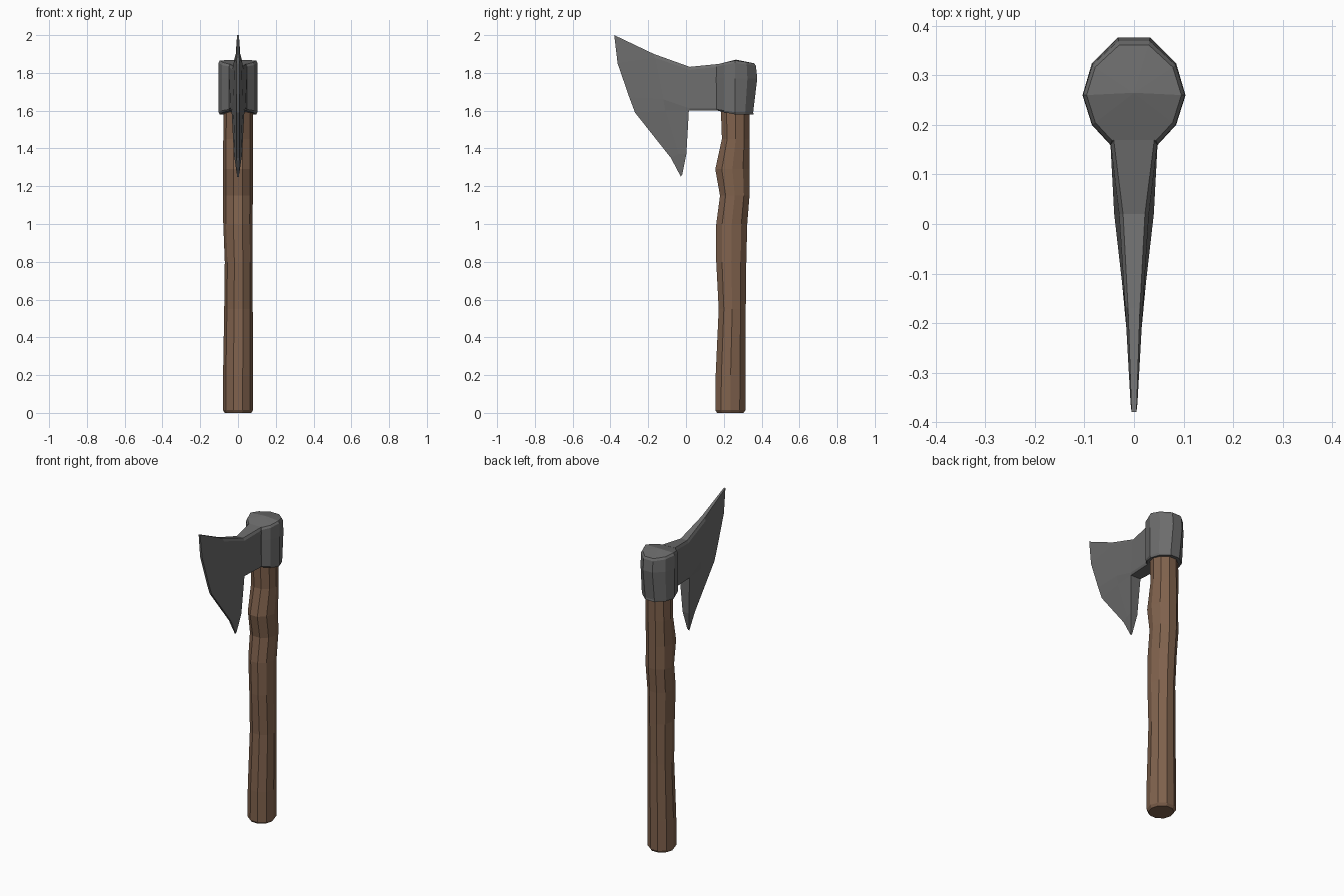
import bpy, bmesh, math

if "Cube" in bpy.data.objects:
    bpy.data.objects.remove(bpy.data.objects["Cube"])


def material(name, rgb):
    m = bpy.data.materials.new(name)
    m.diffuse_color = (*rgb, 1)
    m.use_nodes = True
    m.node_tree.nodes["Principled BSDF"].inputs["Base Color"].default_value = m.diffuse_color
    return m


def finish(bm, name, mat):
    bmesh.ops.recalc_face_normals(bm, faces=bm.faces)
    me = bpy.data.meshes.new(name)
    bm.to_mesh(me)
    bm.free()
    me.materials.append(mat)
    ob = bpy.data.objects.new(name, me)
    bpy.context.collection.objects.link(ob)
    return ob


def loft(bm, rings):
    """Join rings of points with quads; return the vertex rings."""
    vs = [[bm.verts.new(p) for p in r] for r in rings]
    n = len(vs[0])
    for a, b in zip(vs, vs[1:]):
        for i in range(n):
            j = (i + 1) % n
            bm.faces.new((a[i], a[j], b[j], b[i]))
    return vs


wood = material("brown wood", (0.216, 0.122, 0.074))
metal = material("dark grey metal", (0.15, 0.15, 0.15))

# Handle: ten-sided, slightly crooked; z, x min, x max, y min, y max
sections = [
    (0.0, -0.07, 0.07, 0.165, 0.305),
    (0.015, -0.08, 0.08, 0.155, 0.315),
    (0.20, -0.079, 0.08, 0.157, 0.315),
    (0.55, -0.073, 0.078, 0.173, 0.316),
    (0.80, -0.07, 0.077, 0.160, 0.319),
    (1.00, -0.078, 0.076, 0.160, 0.324),
    (1.15, -0.08, 0.079, 0.180, 0.336),
    (1.29, -0.08, 0.079, 0.155, 0.336),
    (1.45, -0.078, 0.079, 0.190, 0.336),
    (1.65, -0.075, 0.079, 0.183, 0.337),
]
rings = []
for z, x0, x1, y0, y1 in sections:
    ring = []
    for i in range(10):
        a = i * math.tau / 10
        ring.append(((x0 + x1) / 2 + (x1 - x0) / 2 * math.cos(a),
                     (y0 + y1) / 2 + (y1 - y0) / 2 * math.sin(a) / 0.951, z))
    rings.append(ring)
bm = bmesh.new()
vs = loft(bm, rings)
bm.faces.new(vs[0])
bm.faces.new(vs[-1])
finish(bm, "handle", wood)

# Head socket: rounded plan around the handle, chamfered, with a shallow domed cap
half = [(0.048, 0.16), (0.085, 0.20), (0.104, 0.26), (0.085, 0.325), (0.032, 0.377)]
plan = half + [(-x, y) for x, y in reversed(half)]
cy = 0.265


def socket_ring(z, s, back=0.0, front_drop=0.0):
    out = []
    for x, y in plan:
        t = max(0, (y - cy) / 0.11)
        f = max(0, (0.25 - y) / 0.09)
        out.append((x * s, cy + (y - cy) * s - back * t, z - front_drop * f
                    - (0.015 * t if z > 1.8 else 0)))
    return out


bm = bmesh.new()
vs = loft(bm, [socket_ring(1.58, 0.93, 0.012, -0.02), socket_ring(1.592, 0.99, 0.02, -0.015),
               socket_ring(1.77, 1.0), socket_ring(1.853, 0.99, 0.006, 0.02),
               socket_ring(1.866, 0.92, 0.006, 0.02)])
bm.faces.new(vs[0])
top = bm.verts.new((0, cy, 1.87))
for i in range(10):
    bm.faces.new((vs[-1][i], vs[-1][(i + 1) % 10], top))
finish(bm, "axe_socket", metal)

# Neck and blade: columns from the socket to the cutting edge, rows from top down
# each point is y, z, half thickness
columns = [
    [(0.17, 1.847, 0.041), (0.17, 1.832, 0.048), (0.17, 1.612, 0.048), (0.17, 1.60, 0.042)],
    [(0.02, 1.832, 0.022), (0.02, 1.816, 0.030), (0.02, 1.612, 0.040), (0.015, 1.60, 0.034),
     (0.002, 1.37, 0.022), (-0.02, 1.262, 0.006)],
    [(-0.17, 1.90, 0.012), (-0.165, 1.88, 0.018), (-0.12, 1.66, 0.024), (-0.11, 1.60, 0.024),
     (-0.04, 1.37, 0.016), (-0.024, 1.256, 0.005)],
    [(-0.38, 2.0, 0.005), (-0.362, 1.85, 0.007), (-0.30, 1.67, 0.007), (-0.27, 1.59, 0.007),
     (-0.08, 1.35, 0.007), (-0.027, 1.25, 0.004)],
]
bm = bmesh.new()
sides = [[[bm.verts.new((s * w, y, z)) for y, z, w in c] for c in columns] for s in (1, -1)]
twin = {}
for ca, cb in zip(*sides):
    twin.update(zip(ca, cb))
for side in sides:
    for a, b in zip(side, side[1:]):
        for r in range(min(len(a), len(b)) - 1):
            bm.faces.new((a[r], a[r + 1], b[r + 1], b[r]))
# close the rim between the two cheeks
for e in [e for e in bm.edges if e.is_boundary and e.verts[0] in twin]:
    a, b = e.verts
    bm.faces.new((a, b, twin[b], twin[a]))
finish(bm, "axe_blade", metal)
